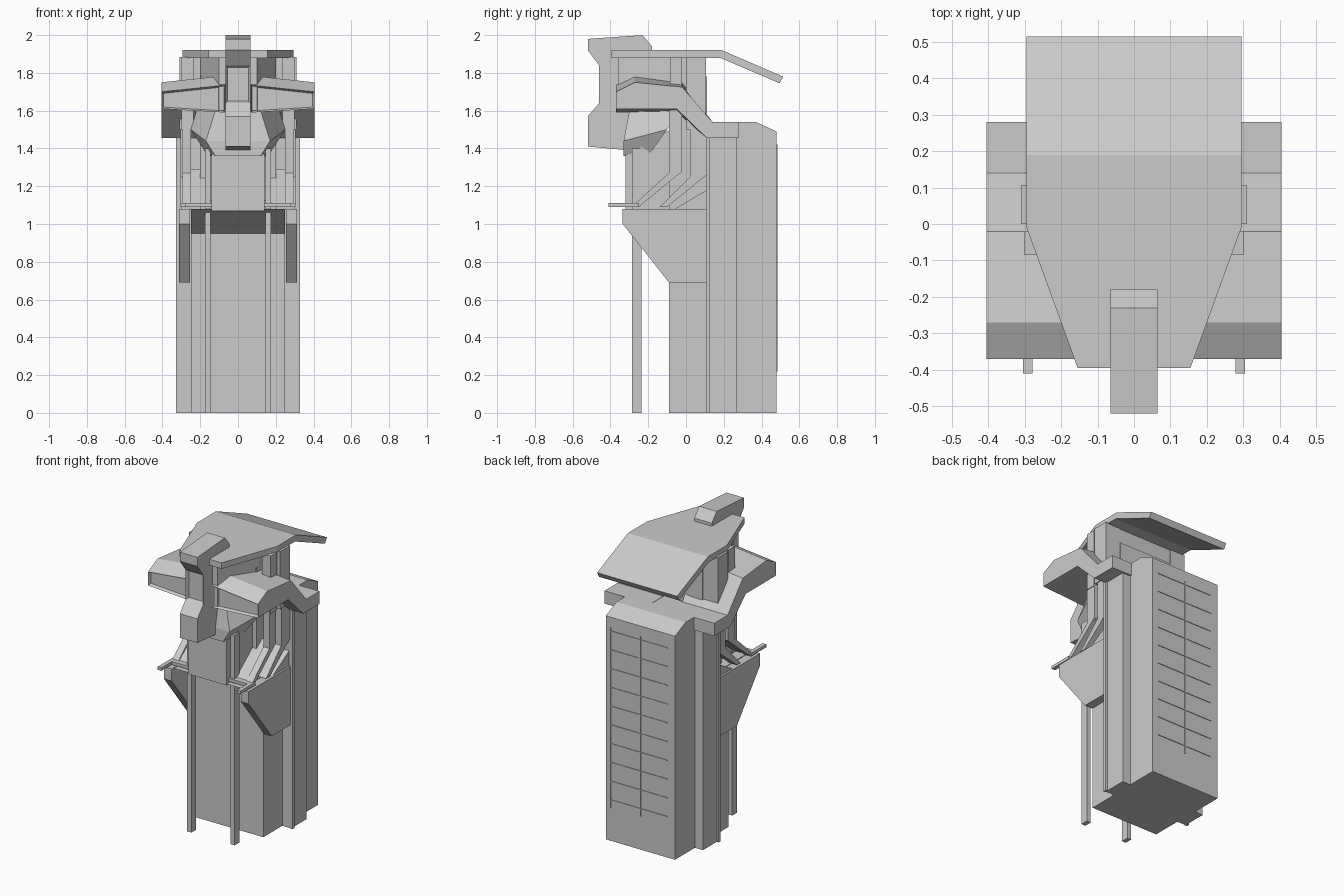
import bpy, bmesh

cube = bpy.data.objects.get("Cube")
if cube:
    bpy.data.objects.remove(cube, do_unlink=True)

# Single painted-metal colour
grey = bpy.data.materials.new("light grey")
grey.use_nodes = True
GREY = (0.6, 0.6, 0.6, 1)
grey.diffuse_color = GREY
grey.node_tree.nodes["Principled BSDF"].inputs["Base Color"].default_value = GREY


def finish(name, bm, mirror=False):
    bmesh.ops.recalc_face_normals(bm, faces=bm.faces[:])
    mesh = bpy.data.meshes.new(name)
    bm.to_mesh(mesh)
    bm.free()
    mesh.materials.append(grey)
    obj = bpy.data.objects.new(name, mesh)
    bpy.context.collection.objects.link(obj)
    if mirror:
        mod = obj.modifiers.new("mirror", "MIRROR")
        mod.use_mirror_merge = False
    return obj


def loft(rings):
    """Closed solid through matching rings of points."""
    bm = bmesh.new()
    rows = [[bm.verts.new(p) for p in ring] for ring in rings]
    for a, b in zip(rows, rows[1:]):
        for i in range(len(a)):
            j = (i + 1) % len(a)
            bm.faces.new((a[i], a[j], b[j], b[i]))
    bm.faces.new(rows[0])
    bm.faces.new(rows[-1])
    bm.normal_update()
    return bm


def side_prism(profile, x0, x1):
    """Extrude a (y, z) profile along x."""
    return loft([[(x, y, z) for y, z in profile] for x in (x0, x1)])


def box(name, x, y, z, mirror=False):
    prof = [(y[0], z[0]), (y[1], z[0]), (y[1], z[1]), (y[0], z[1])]
    return finish(name, side_prism(prof, *x), mirror)


def inset_front(bm, min_area, margin, depth):
    bmesh.ops.recalc_face_normals(bm, faces=bm.faces[:])
    bm.normal_update()
    for f in [f for f in bm.faces if f.normal.y < -0.95 and f.calc_area() > min_area]:
        bmesh.ops.inset_individual(bm, faces=[f], thickness=margin, depth=0)
        bmesh.ops.translate(bm, verts=f.verts[:], vec=(0, depth, 0))


def ribbon(points, t):
    """Side profile of a bent strip of vertical thickness t."""
    return points + [(y, z - t) for y, z in reversed(points)]


# Main tower: front box, wide middle section, rear block with chamfered top
box("front_tower", (-.25, .25), (-.09, .12), (0, 1.08))
box("middle_tower", (-.315, .315), (.11, .27), (0, 1.47))
finish("rear_tower", side_prism(
    [(.26, 0), (.48, 0), (.48, 1.49), (.37, 1.54), (.26, 1.54)], -.255, .255))
box("middle_fin", (.31, .328), (.105, .125), (0, 1.47), True)

# Thin ribs on the rear face
for i in range(10):
    z = .27 + i * .125
    box("rear_rib", (-.2, .22), (.478, .484), (z, z + .005))
for x in (0, .22):
    box("rear_seam", (x - .003, x + .003), (.478, .484), (.22, 1.42))

# Sloped shoulder and front column
finish("tower_shoulder", side_prism(
    [(-.32, 1.08), (-.09, .95), (.11, .95), (.11, 1.08)], -.25, .25))
box("front_column", (-.14, .14), (-.32, -.2), (1.07, 1.37))
box("core", (-.2, .2), (-.09, .11), (1.07, 1.78))
finish("core_side", side_prism(
    [(-.24, 1.08), (-.08, 1.08), (-.08, 1.5), (-.24, 1.42)], -.17, .17))

# Chin widening upward below the head
finish("chin", loft([
    [(-.12, -.33, 1.36), (.12, -.33, 1.36), (.16, -.2, 1.36), (-.16, -.2, 1.36)],
    [(-.17, -.33, 1.44), (.17, -.33, 1.44), (.25, -.1, 1.5), (-.25, -.1, 1.5)],
    [(-.12, -.3, 1.6), (.12, -.3, 1.6), (.22, -.05, 1.6), (-.22, -.05, 1.6)]]))

# Slim front posts
box("front_post", (.145, .175), (-.285, -.235), (0, 1.4), True)

# Cheek plates beside the tower
finish("cheek_plate", side_prism(
    [(-.335, 1.08), (-.335, 1.0), (-.09, .69), (.11, .69), (.11, 1.08)],
    .255, .312), True)
finish("cheek_gusset", side_prism(
    [(-.06, 1.08), (.11, 1.08), (.11, 1.18)], .2, .3), True)

# Ramps and struts rising from the cheeks
finish("ramp", side_prism(ribbon(
    [(-.3, 1.11), (-.26, 1.11), (-.03, 1.29)], .02), .13, .29), True)
box("cheek_rail", (.278, .305), (-.41, -.25), (1.09, 1.11), True)
finish("front_strut", side_prism(
    [(-.29, 1.09), (-.25, 1.09), (-.02, 1.28), (-.02, 1.6), (-.09, 1.6),
     (-.09, 1.27)], .25, .295), True)
finish("rear_strut", side_prism(
    [(-.14, 1.09), (-.1, 1.09), (.11, 1.26), (.11, 1.55), (.02, 1.55),
     (.02, 1.25)], .25, .305), True)

# Arms: bent slabs tapering outward, with a recessed front panel
arm = side_prism(
    [(-.37, 1.7), (-.37, 1.61), (-.05, 1.61), (.11, 1.455), (.28, 1.455),
     (.28, 1.54), (.14, 1.54), (-.02, 1.725), (-.27, 1.75)], .07, .405)
for v in arm.verts:
    if v.co.x < .1 and v.co.y < 0:
        v.co.z += .035 if v.co.z > 1.65 else -.02
inset_front(arm, .02, .013, .02)
finish("arm", arm, True)
box("rear_crossbar", (-.4, .4), (.13, .28), (1.457, 1.538))

# Cab tapering toward the front, with pillars holding the roof
finish("cab", loft([
    [(s * w, y, z) for s, z in ((-1, 1.6), (1, 1.6), (1, 1.89), (-1, 1.89))]
    for y, w in ((-.36, .1), (-.07, .2), (.1, .2))]))
box("front_pillar", (.235, .3), (-.085, -.02), (1.5, 1.885), True)
box("rear_pillar", (.2, .31), (0, .105), (1.5, 1.885), True)

# Roof canopy with drooping tail
finish("roof", loft([
    [(-w, y, top), (w, y, top), (w, yb, low), (-w, yb, low)]
    for y, w, top, yb, low in (
        (-.395, .155, 1.92, -.395, 1.88), (-.01, .295, 1.92, -.01, 1.88),
        (.19, .295, 1.92, .18, 1.88), (.515, .295, 1.78, .495, 1.745))]))

# Waisted nose with recessed front panels
nose = side_prism(
    [(-.52, 1.98), (-.23, 2.0), (-.18, 1.94), (-.18, 1.9), (-.36, 1.88),
     (-.36, 1.78), (-.3, 1.75), (-.3, 1.39), (-.52, 1.41), (-.52, 1.57),
     (-.46, 1.64), (-.46, 1.84), (-.52, 1.92)], -.065, .065)
inset_front(nose, .022, .015, .02)
finish("nose", nose)
